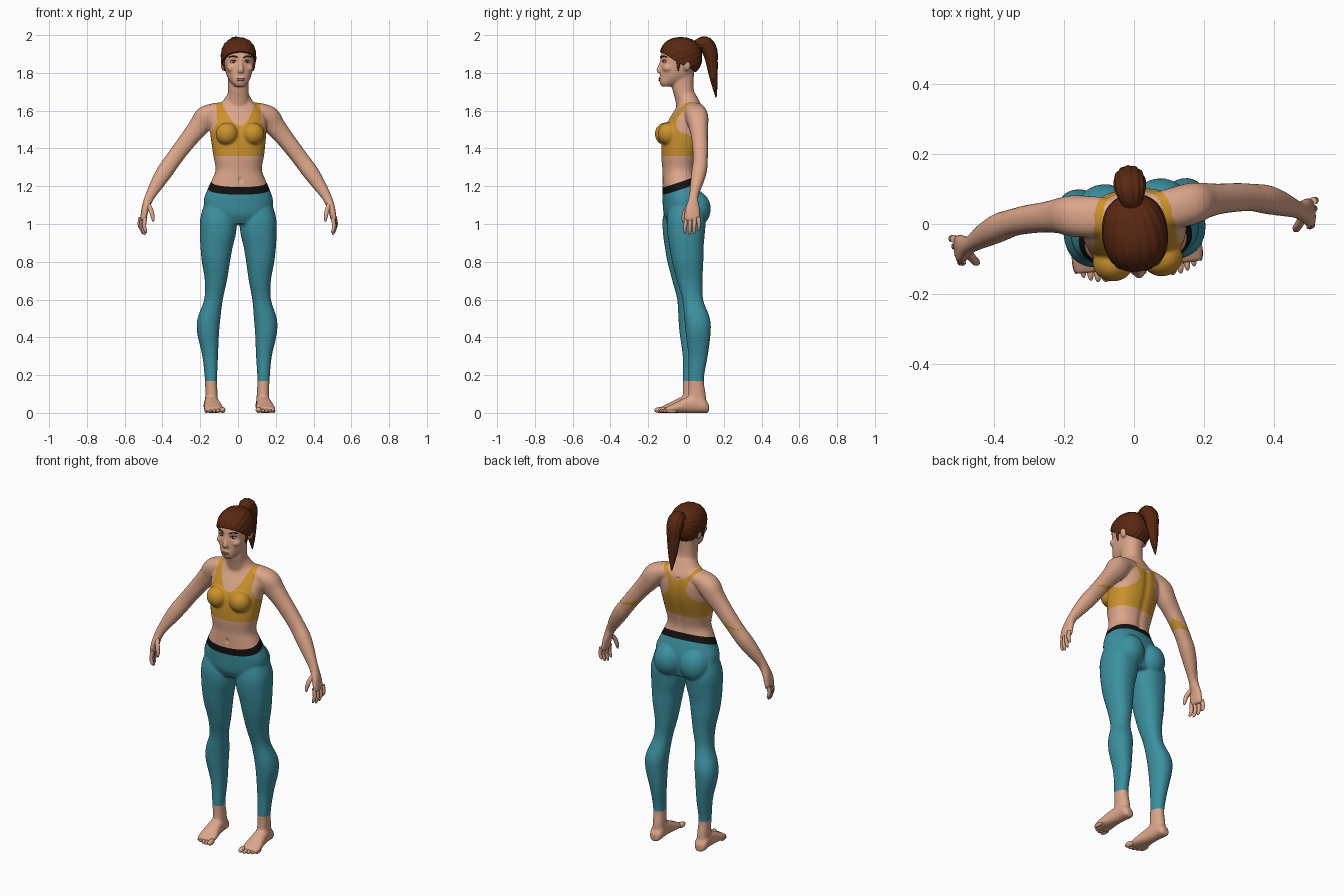
import bpy, bmesh, math
from mathutils import Vector, Matrix
from mathutils.bvhtree import BVHTree

cube = bpy.data.objects.get("Cube")
if cube:
    bpy.data.objects.remove(cube, do_unlink=True)

X, Y, Z = Vector((1, 0, 0)), Vector((0, 1, 0)), Vector((0, 0, 1))
TURN = math.radians(6)      # the whole figure stands slightly turned
made = []


def material(name, r, g, b):
    m = bpy.data.materials.new(name)
    m.use_nodes = True
    m.diffuse_color = (r, g, b, 1)
    m.node_tree.nodes["Principled BSDF"].inputs["Base Color"].default_value = (r, g, b, 1)
    return m


skin = material("skin", .72, .38, .255)
mustard = material("mustard_cloth", .6, .29, .026)
black = material("black_band", .006, .006, .006)
teal = material("teal_cloth", .045, .28, .35)
brown = material("brown_hair", .1, .021, .006)
white = material("eye_white", .7, .68, .65)
iris = material("iris_green", .06, .16, .15)
lip = material("lip_pink", .5, .2, .15)


def spline(rings, k=4):
    """Catmull-Rom interpolation between rings."""
    r = [Vector(q) for q in rings]
    out = []
    for i in range(len(r) - 1):
        a, b, c, d = r[max(i - 1, 0)], r[i], r[i + 1], r[min(i + 2, len(r) - 1)]
        for j in range(k):
            t = j / k
            out.append(b + (c - a) * (t / 2) + (a * 2 - b * 5 + c * 4 - d) * (t * t / 2)
                       + (b * 3 - a - c * 3 + d) * (t ** 3 / 2))
    return out + [r[-1]]


def loft(bm, rings, side, up=None, n=28, power=2.3, ridges=0):
    """Closed tube through rings of (x, y, z, radius along side, radius across)."""
    rings = spline(rings)
    centres = [Vector(r[:3]) for r in rings]
    loops = []
    for i, r in enumerate(rings):
        tangent = centres[min(i + 1, len(rings) - 1)] - centres[max(i - 1, 0)]
        v = up or tangent.cross(side).normalized()
        loop = []
        for j in range(n):
            a = math.tau * j / n
            c, s = math.cos(a), math.sin(a)
            k = (abs(c) ** power + abs(s) ** power) ** (-1 / power)
            k *= 1 + .04 * math.cos(ridges * a) if ridges else 1
            loop.append(bm.verts.new(centres[i] + side * (c * k * max(r[3], .001))
                                     + v * (s * k * max(r[4], .001))))
        loops.append(loop)
    faces = [bm.faces.new(loops[0]), bm.faces.new(loops[-1][::-1])]
    for p, q in zip(loops, loops[1:]):
        for j in range(n):
            faces.append(bm.faces.new((p[j], q[j], q[(j + 1) % n], p[(j + 1) % n])))
    bmesh.ops.recalc_face_normals(bm, faces=faces)


def ball(bm, centre, radii):
    bmesh.ops.create_uvsphere(bm, u_segments=24, v_segments=14, radius=1,
                              matrix=Matrix.Translation(centre) @ Matrix.Diagonal((*radii, 1)))


def finish(bm, name, *mats):
    me = bpy.data.meshes.new(name)
    bm.to_mesh(me)
    bm.free()
    ob = bpy.data.objects.new(name, me)
    bpy.context.collection.objects.link(ob)
    for m in mats:
        me.materials.append(m)
    ob.rotation_euler.z = TURN
    made.append(ob)
    return ob


def level(z, half, front, back, x=0):
    """Horizontal ring from its half width and its front and back limits."""
    return (x, (front + back) / 2, z, half, (back - front) / 2)


# Body volumes, to be fused into one skin
bm = bmesh.new()
torso = [(1, .1, -.09, .07), (1.05, .168, -.115, .08), (1.12, .184, -.122, .085),
         (1.18, .166, -.124, .072), (1.24, .139, -.124, .053), (1.29, .122, -.124, .046),
         (1.36, .134, -.13, .06), (1.44, .144, -.127, .085), (1.5, .15, -.115, .098),
         (1.56, .15, -.085, .1), (1.61, .125, -.055, .09), (1.65, .08, -.045, .07),
         (1.69, .055, -.06, .05)]
loft(bm, [level(*t) for t in torso], X, Y, n=40)
neck = [(1.62, .06, -.05, .065), (1.67, .057, -.06, .052), (1.72, .054, -.073, .04),
        (1.8, .056, -.08, .042)]
loft(bm, [level(*t) for t in neck], X, Y)
head = [(1.727, .024, -.128, -.08), (1.745, .042, -.139, -.04), (1.775, .06, -.139, .02),
        (1.81, .071, -.136, .045), (1.86, .08, -.135, .068), (1.9, .082, -.131, .072),
        (1.94, .07, -.113, .058), (1.97, .042, -.075, .022)]
loft(bm, [level(*t) for t in head], X, Y, n=40)
loft(bm, [(0, -.126, 1.87, .008, .01), (0, -.135, 1.84, .01, .012),
          (0, -.143, 1.815, .016, .014), (0, -.138, 1.8, .015, .012)], X, Y)
ball(bm, (0, -.134, 1.766), (.026, .011, .014))

leg = [(1.12, .075, -.09, .07, .1), (1.03, .096, -.112, .092, .105),
       (.95, .095, -.11, .088, .108), (.88, .085, -.1, .081, .115),
       (.8, .074, -.086, .079, .118), (.7, .058, -.06, .075, .117),
       (.6, .049, -.033, .077, .128), (.5, .06, -.024, .111, .15),
       (.42, .057, -.017, .114, .154), (.3, .041, -.002, .1, .143),
       (.18, .032, -.001, .08, .14), (.1, .032, -.002, .09, .137),
       (.05, .034, -.01, .094, .137)]
foot = [(.107, .022, .022), (.085, .036, .036), (.04, .037, .048), (-.02, .042, .04),
        (-.08, .051, .025), (-.125, .046, .014)]
arm = [(.04, .03, 1.605, .05, .04), (.11, .033, 1.596, .058, .046), (.165, .04, 1.566, .06, .06),
       (.2, .045, 1.52, .052, .055), (.245, .046, 1.465, .044, .048),
       (.3, .045, 1.395, .041, .044), (.345, .04, 1.335, .039, .043),
       (.385, .03, 1.28, .041, .043), (.425, .014, 1.22, .035, .037),
       (.465, -.006, 1.155, .025, .027), (.482, -.013, 1.12, .028, .023),
       (.496, -.018, 1.08, .039, .019), (.505, -.02, 1.035, .042, .016),
       (.507, -.02, 1.015, .038, .011)]
for s in (1, -1):
    mirror = lambda rings: [(r[0] * s, *r[1:]) for r in rings]
    loft(bm, mirror([level(*t) for t in leg]), X, Y)
    loft(bm, mirror([(.138, y, h, w, h) for y, w, h in foot]), X, Z)
    loft(bm, mirror(arm), Y)
    ball(bm, (.07 * s, -.103, 1.477), (.06, .055, .06))          # bust
    ball(bm, (.08 * s, .043, 1.08), (.085, .08, .095))           # seat
    ball(bm, (.079 * s, -.003, 1.842), (.013, .02, .032))        # ear
    ball(bm, (.045 * s, -.1, 1.825), (.027, .028, .022))         # cheek
rough = finish(bm, "body_rough")
fuse = rough.modifiers.new("fuse", 'REMESH')
fuse.mode, fuse.voxel_size = 'VOXEL', .006
soften = rough.modifiers.new("soften", 'SMOOTH')
soften.factor, soften.iterations = .5, 5
fused = bpy.data.meshes.new_from_object(rough.evaluated_get(bpy.context.evaluated_depsgraph_get()))
made.remove(rough)
bpy.data.objects.remove(rough, do_unlink=True)

bm = bmesh.new()
bm.from_mesh(fused)
# Eye sockets, navel and spine groove
for v in bm.verts:
    x, y, z = v.co
    if y < 0:
        d = ((abs(x) - .036) / .018) ** 2 + ((z - 1.86) / .014) ** 2
        n = (x / .008) ** 2 + ((z - 1.235) / .012) ** 2
        v.co.y += .008 * math.exp(-d) + .008 * math.exp(-n)
    elif 1.25 < z < 1.6:
        v.co.y -= .006 * math.exp(-(x / .02) ** 2)

# Clean cuts along the garment edges
SLOPE = .343
tilt = Vector((0, -SLOPE, 1)).normalized()
cuts = [(.17, Z), (1.36, Z), (1.198, tilt), (1.238, tilt)]
for height, normal in cuts:
    bmesh.ops.bisect_plane(bm, geom=bm.verts[:] + bm.edges[:] + bm.faces[:], dist=1e-5,
                           plane_co=(0, 0, height), plane_no=normal)


def garment(c):
    """Material slot: skin, top, waistband or leggings."""
    x, y, z = abs(c.x), c.y, c.z
    h = z - SLOPE * y
    if z > 1.36:
        t = min(max((y + .01) / .07, 0), 1)
        front = .118 + max(0, 1.54 - z) * .5
        back = .055 + (5 if z > 1.54 else 10) * (z - 1.54) ** 2
        neckline = (1.52 + 16 * x * x) * (1 - t) + (1.59 + 8 * x * x) * t
        return 1 if x < front * (1 - t) + back * t and z < neckline else 0
    if x > .26 or z < .17 or h > 1.238:
        return 0
    return 2 if h > 1.198 else 3


for f in bm.faces:
    f.material_index = garment(f.calc_center_median())
tree = BVHTree.FromBMesh(bm)
finish(bm, "body", skin, mustard, black, teal)


def front_y(x, z):
    hit = tree.ray_cast(Vector((x, -1, z)), Y)[0]
    return hit.y if hit else -.12


# Fingers, toes and face details, both sides
for s, side in ((1, "left"), (-1, "right")):
    bm = bmesh.new()
    for i in range(4):
        x, y, length = .499 + .006 * i, -.051 + .021 * i, (.078, .088, .082, .064)[i]
        loft(bm, [(s * x, y, 1.035, .011, .011),
                  (s * (x + .006), y * 1.1, 1.03 - length * .5, .01, .01),
                  (s * (x - .001), y * 1.15, 1.03 - length * .85, .009, .008),
                  (s * (x - .005), y * 1.15, 1.03 - length, .004, .004)], Y, n=12)
    loft(bm, [(s * .483, -.03, 1.105, .014, .013), (s * .468, -.053, 1.07, .012, .012),
              (s * .46, -.062, 1.035, .01, .01), (s * .458, -.065, 1.012, .004, .004)], Y, n=12)
    finish(bm, side + "_fingers", skin)

    bm = bmesh.new()
    for i in range(5):
        r = .016 if i == 0 else .0115 - .0005 * i
        ball(bm, (s * (.099 + .02 * i - (.003 if i == 0 else 0)), -.127 + .002 * i * i, r),
             (r * .95, .03, r))
    finish(bm, side + "_toes", skin)

    y = front_y(s * .036, 1.858)
    for name, depth, radii, mat in (("eye", .006, (.016, .009, .0075), white),
                                    ("iris", -.001, (.0065, .004, .0065), iris),
                                    ("pupil", -.004, (.003, .002, .003), black)):
        bm = bmesh.new()
        ball(bm, (s * .036, y + depth, 1.858), radii)
        finish(bm, side + "_" + name, mat)

    bm = bmesh.new()      # brow, lash line and a lock in front of the ear
    for points, r in (((.016, 1.881), (.035, 1.889), (.06, 1.884)), .0035), \
                     (((.021, 1.861), (.036, 1.867), (.053, 1.862)), .0022):
        loft(bm, [(s * x, front_y(s * x, z) - .001, z, r, r) for x, z in points], Z, n=10)
    loft(bm, [(s * .08, -.045, 1.885, .016, .009), (s * .08, -.048, 1.85, .01, .008),
              (s * .075, -.05, 1.81, .003, .003)], Y, n=12)
    finish(bm, side + "_brow_and_lock", brown)

# Lips
bm = bmesh.new()
for z, w, h in ((1.77, .022, .004), (1.7615, .019, .005)):
    ball(bm, (0, front_y(0, z) + .003, z), (w, .006, h))
finish(bm, "lips", lip)

# Hair cap: strands run back to the tie, trimmed at the hairline and nape
bm = bmesh.new()
bmesh.ops.create_uvsphere(bm, u_segments=120, v_segments=28, radius=1)
lean = Matrix.Rotation(math.radians(-70), 3, 'X')
for v in bm.verts:
    ridge = 1 + .012 * math.cos(20 * math.atan2(v.co.y, v.co.x)) * math.hypot(v.co.x, v.co.y)
    p = lean @ v.co
    p *= ridge / sum(abs(c) ** 2.3 for c in p) ** (1 / 2.3)
    v.co = (p.x * .093, p.y * .112 - .027, p.z * .103 + 1.885)
for point, normal in (((0, -.14, 1.915), (0, -.065, -.095)), ((0, .06, 1.8), (0, -.05, -.105))):
    cut = bmesh.ops.bisect_plane(bm, geom=bm.verts[:] + bm.edges[:] + bm.faces[:], dist=1e-5,
                                 plane_co=point, plane_no=normal, clear_outer=True)
    rim = [e for e in cut["geom_cut"] if isinstance(e, bmesh.types.BMEdge)]
    bmesh.ops.edgeloop_fill(bm, edges=rim)
finish(bm, "hair_cap", brown)

# Ponytail
bm = bmesh.new()
tail = [(.045, 1.93, .022, .022), (.072, 1.952, .034, .031), (.104, 1.952, .044, .039),
        (.127, 1.915, .044, .039), (.137, 1.86, .037, .031), (.144, 1.8, .03, .024),
        (.153, 1.73, .018, .014), (.16, 1.67, .003, .003)]
loft(bm, [(0, *t) for t in tail], X, n=60, power=2, ridges=12)
finish(bm, "ponytail", brown)

# Smooth shading that keeps hard edges
for ob in bpy.context.selected_objects:
    ob.select_set(False)
for ob in made:
    ob.select_set(True)
bpy.context.view_layer.objects.active = made[0]
bpy.ops.object.shade_smooth_by_angle(angle=math.radians(50))
